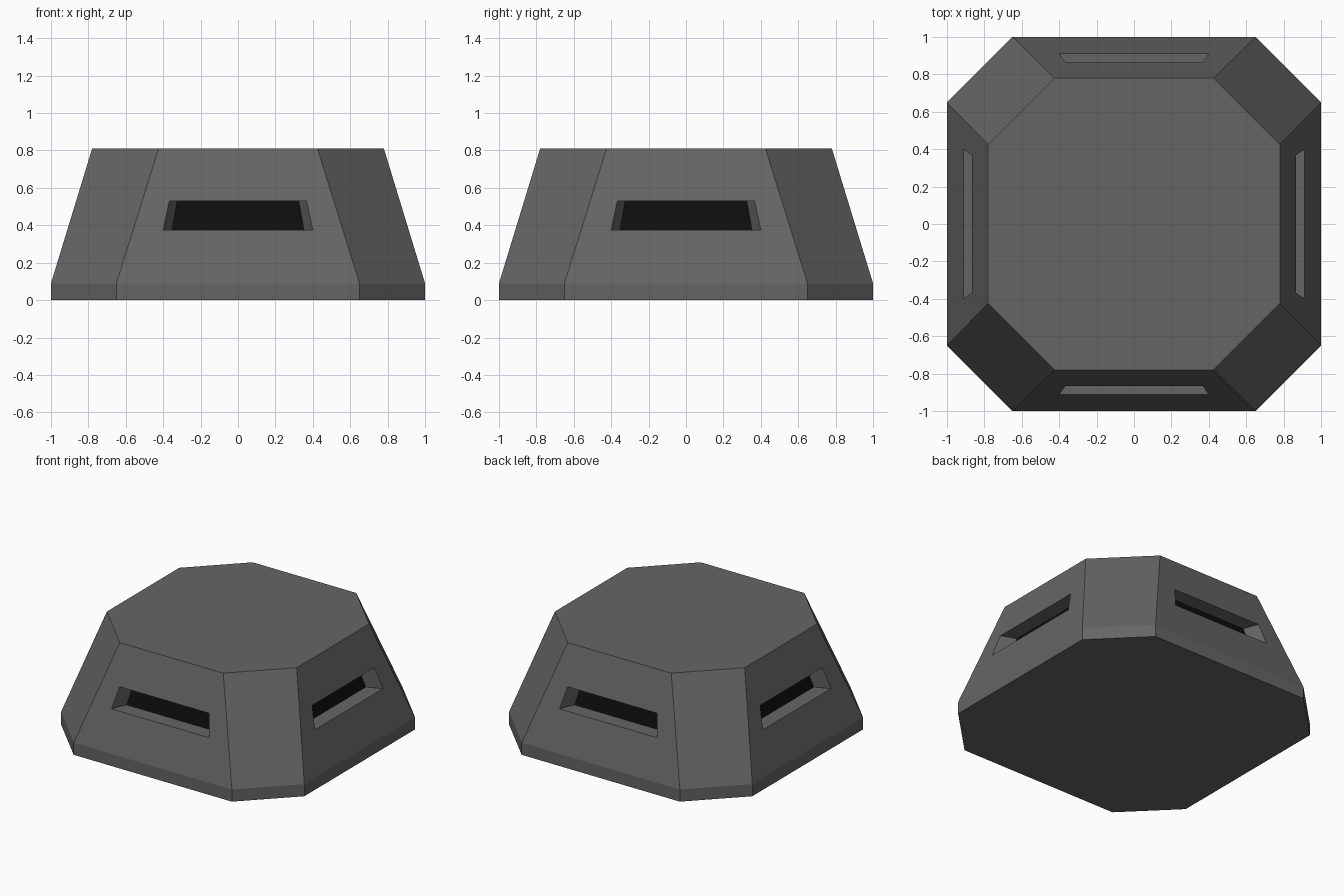
import bpy, bmesh, math
from mathutils import Matrix, Vector

if "Cube" in bpy.data.objects:
    bpy.data.objects.remove(bpy.data.objects["Cube"])

H, SKIRT = 0.81, 0.09
SLOT_LOW, SLOT_HIGH, DEPTH = 0.375, 0.53, 0.11


def material(name, value):
    mat = bpy.data.materials.new(name)
    mat.diffuse_color = (value, value, value, 1)
    mat.use_nodes = True
    mat.node_tree.nodes["Principled BSDF"].inputs["Base Color"].default_value = mat.diffuse_color
    return mat


def make_object(name, bm, mat):
    bmesh.ops.remove_doubles(bm, verts=bm.verts, dist=1e-4)
    mesh = bpy.data.meshes.new(name)
    bm.to_mesh(mesh)
    bm.free()
    mesh.materials.append(mat)
    obj = bpy.data.objects.new(name, mesh)
    bpy.context.collection.objects.link(obj)


def add_face(bm, points):
    return bm.faces.new([bm.verts.new(p) for p in points])


def octagon(half, corner, z):
    pts = [(-corner, -half), (corner, -half), (half, -corner), (half, corner),
           (corner, half), (-corner, half), (-half, corner), (-half, -corner)]
    return [Vector((x, y, z)) for x, y in pts]


def wall_y(z):
    return -1 + 0.22 * (z - SKIRT) / (H - SKIRT)


def slot_ring(low_x, high_x, depth):
    yl, yh = wall_y(SLOT_LOW) + depth, wall_y(SLOT_HIGH) + depth
    return [Vector(p) for p in ((-low_x, yl, SLOT_LOW), (low_x, yl, SLOT_LOW),
                                (high_x, yh, SLOT_HIGH), (-high_x, yh, SLOT_HIGH))]


body, panels = bmesh.new(), bmesh.new()

# Floor, roof and vertical skirt
base, shoulder, top = octagon(1, 0.65, 0), octagon(1, 0.65, SKIRT), octagon(0.78, 0.425, H)
add_face(body, base[::-1])
add_face(body, top)
for i in range(8):
    j = (i + 1) % 8
    add_face(body, (base[i], base[j], shoulder[j], shoulder[i]))
    # Plain sloping corner walls
    if i % 2:
        add_face(body, (shoulder[i], shoulder[j], top[j], top[i]))

# Sloping main walls with recessed slots, repeated on four sides
outline = [shoulder[0], shoulder[1], top[1], top[0]]
outer = slot_ring(0.40, 0.367, 0)
inner = slot_ring(0.353, 0.325, DEPTH)
for side in range(4):
    rot = Matrix.Rotation(side * math.pi / 2, 3, 'Z')
    for a, b in ((outline, outer), (outer, inner)):
        for i in range(4):
            j = (i + 1) % 4
            add_face(body, [rot @ p for p in (a[i], a[j], b[j], b[i])])
    add_face(panels, [rot @ p for p in inner])

make_object("bunker_body", body, material("dark_grey", 0.13))
make_object("slot_back_panels", panels, material("black", 0.004))
